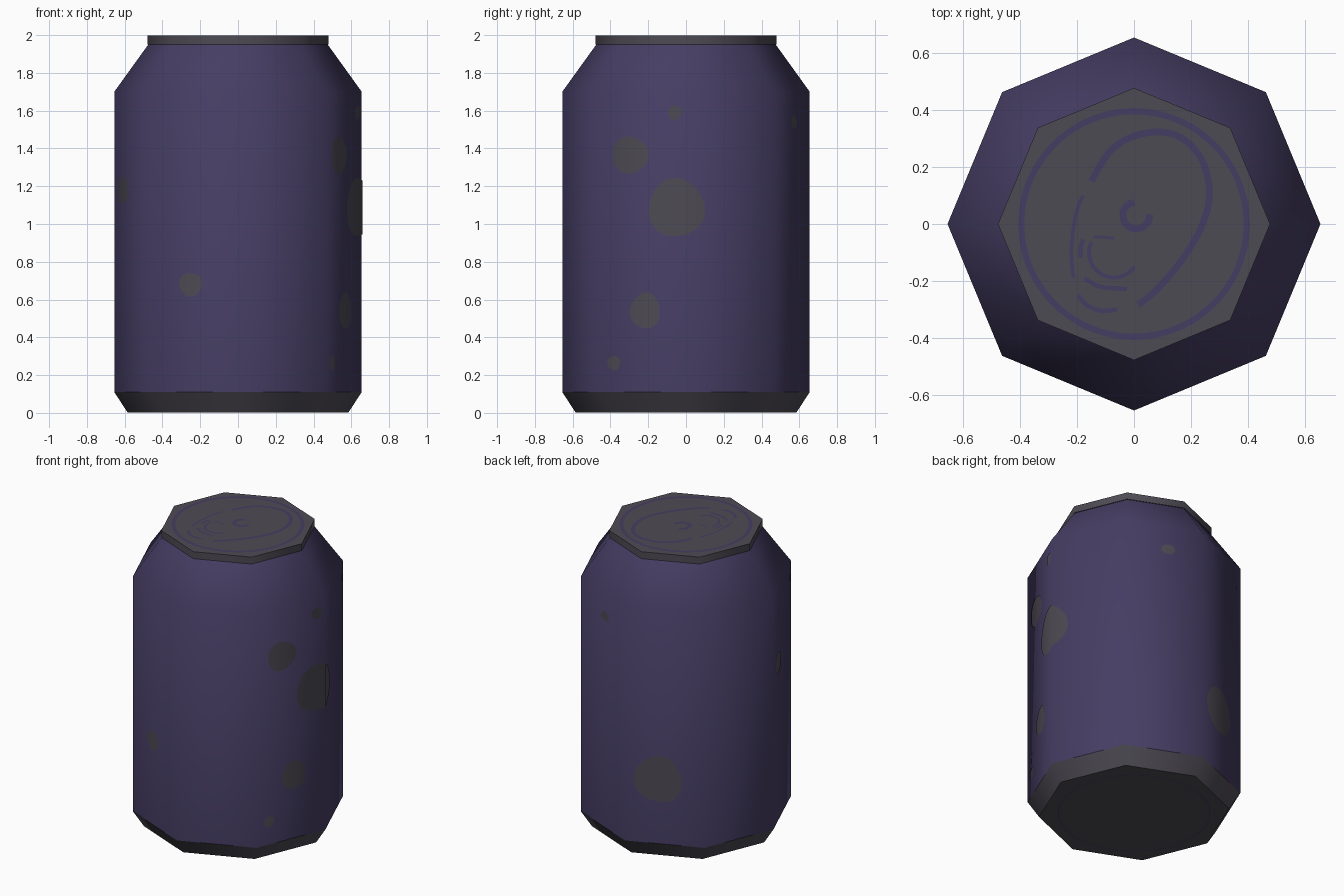
import bpy, bmesh, math
from mathutils import Vector

if "Cube" in bpy.data.objects:
    bpy.data.objects.remove(bpy.data.objects["Cube"])

N, R = 8, 0.655                      # octagonal can, corners on the axes
SIDE = 2 * R * math.sin(math.pi / N)
APO = R * math.cos(math.pi / N)


def material(name, rgb):
    m = bpy.data.materials.new(name)
    m.diffuse_color = (*rgb, 1)
    m.use_nodes = True
    m.node_tree.nodes["Principled BSDF"].inputs["Base Color"].default_value = m.diffuse_color
    return m


PURPLE = material("dark_purple", (0.060, 0.047, 0.125))
GREY = material("warm_grey", (0.076, 0.070, 0.088))


def make_object(name, bm, mat):
    me = bpy.data.meshes.new(name)
    bm.to_mesh(me)
    bm.free()
    me.materials.append(mat)
    ob = bpy.data.objects.new(name, me)
    bpy.context.collection.objects.link(ob)
    return ob


def smooth(ob, angle=50):
    bpy.ops.object.select_all(action='DESELECT')
    ob.select_set(True)
    bpy.context.view_layer.objects.active = ob
    bpy.ops.object.shade_smooth_by_angle(angle=math.radians(angle))


def lathe(name, profile, mat, cap_bottom=False, cap_top=False):
    """Octagonal shell through (radius, z) points, bottom to top."""
    bm = bmesh.new()
    rings = [[bm.verts.new((r * math.cos(k * math.tau / N), r * math.sin(k * math.tau / N), z))
              for k in range(N)] for r, z in profile]
    for a, b in zip(rings, rings[1:]):
        for k in range(N):
            j = (k + 1) % N
            bm.faces.new((a[k], a[j], b[j], b[k]))
    if cap_bottom:
        bm.faces.new(rings[0][::-1])
    if cap_top:
        bm.faces.new(rings[-1])
    ob = make_object(name, bm, mat)
    smooth(ob)
    return ob


def spot(name, x, y, z, ru, rz, phase):
    """Thin rounded blotch wrapped around the wall, folded at the corners."""
    ang = math.atan2(y, x)
    k = math.floor(ang / (math.tau / N))
    half = math.pi / N
    u0 = k * SIDE + APO * (math.tan(ang - k * 2 * half - half) + math.tan(half))
    bm = bmesh.new()
    ring = []
    for i in range(28):
        a = i * math.tau / 28
        w = 1 + 0.04 * math.sin(3 * a + phase)
        ring.append(bm.verts.new((u0 + ru * w * math.cos(a), 0, z + rz * w * math.sin(a))))
    bm.faces.new(ring)
    for c in (k, k + 1):
        bmesh.ops.bisect_plane(bm, geom=bm.verts[:] + bm.edges[:] + bm.faces[:],
                               plane_co=(c * SIDE, 0, 0), plane_no=(1, 0, 0))
    for v in bm.verts:
        f = math.floor(v.co.x / SIDE)
        t = v.co.x / SIDE - f
        p, q = [Vector((math.cos(g * math.tau / N), math.sin(g * math.tau / N))) for g in (f, f + 1)]
        xy = p.lerp(q, t) * (R + 0.003)
        v.co = (xy.x, xy.y, v.co.z)
    ob = make_object(name, bm, GREY)
    # shade like the smooth wall underneath
    me = ob.data
    me.shade_smooth()
    me.normals_split_custom_set_from_vertices(
        [Vector((v.co.x, v.co.y, 0)).normalized() for v in me.vertices])


def ribbon(name, pts, width, z, closed=False, down=False):
    """Flat painted line of constant width along smoothed points."""
    pts = [Vector(p) for p in pts]
    n = len(pts)
    path = []
    for i in range(n if closed else n - 1):
        def at(j):
            return pts[j % n] if closed else pts[max(0, min(n - 1, j))]
        a, b, c, d = at(i - 1), at(i), at(i + 1), at(i + 2)
        for s in range(5):
            t = s / 5
            path.append(0.5 * (2 * b + (c - a) * t + (2 * a - 5 * b + 4 * c - d) * t * t
                               + (3 * b - a - 3 * c + d) * t ** 3))
    if not closed:
        path.append(pts[-1])
    m = len(path)
    bm = bmesh.new()
    pairs = []
    for i, p in enumerate(path):
        prev = path[(i - 1) % m] if closed else path[max(i - 1, 0)]
        nxt = path[(i + 1) % m] if closed else path[min(i + 1, m - 1)]
        d = (nxt - prev).normalized() * width / 2
        pairs.append((bm.verts.new((p.x - d.y, p.y + d.x, z)),
                      bm.verts.new((p.x + d.y, p.y - d.x, z))))
    for i in range(m if closed else m - 1):
        (l0, r0), (l1, r1) = pairs[i], pairs[(i + 1) % m]
        quad = (l0, r0, r1, l1)
        bm.faces.new(quad[::-1] if down else quad)
    make_object(name, bm, PURPLE)


def arc(cx, cy, r, a0, a1, n=10):
    return [(cx + r * math.cos(math.radians(a0 + (a1 - a0) * i / n)),
             cy + r * math.sin(math.radians(a0 + (a1 - a0) * i / n))) for i in range(n + 1)]


# Can shell
lathe("can_body", [(R, 0.11), (R, 1.70), (0.475, 1.95)], PURPLE)
lathe("can_base", [(0.585, 0.003), (R, 0.11)], GREY, cap_bottom=True)
lathe("can_lid", [(0.478, 1.95), (0.478, 1.997)], GREY, cap_top=True)

# Blotches on the wall: x, y, z, half width, half height
spots = [
    (0.63, -0.06, 1.59, 0.038, 0.038),
    (0.533, -0.295, 1.365, 0.103, 0.098),
    (0.634, -0.05, 1.085, 0.160, 0.155),
    (0.566, -0.215, 0.54, 0.085, 0.095),
    (0.498, -0.38, 0.265, 0.037, 0.037),
    (-0.25, -0.551, 0.68, 0.065, 0.062),
    (-0.605, -0.12, 1.18, 0.075, 0.07),
    (0.205, 0.57, 1.54, 0.044, 0.033),
    (-0.194, 0.574, 0.545, 0.150, 0.155),
]
for i, s in enumerate(spots):
    spot(f"wall_spot_{i + 1}", *s, phase=i * 1.3)

# Painted lid lines: edge ring, pull tab outline, rivet and finger hole
TOP = 2.0
ribbon("lid_ring", arc(0, 0, 0.396, 0, 360, 24)[:-1], 0.022, TOP, closed=True)
ribbon("tab_outline", [(-0.15, 0.15), (-0.08, 0.26), (0.02, 0.315), (0.14, 0.315), (0.23, 0.24),
                       (0.265, 0.12), (0.245, 0.01), (0.18, -0.11), (0.09, -0.22), (0.015, -0.285)],
       0.024, TOP)
ribbon("tab_left_edge", [(-0.18, 0.10), (-0.205, 0.03), (-0.22, -0.09), (-0.213, -0.19)], 0.013, TOP)
ribbon("tab_end", [(-0.197, -0.25), (-0.165, -0.285), (-0.115, -0.305), (-0.06, -0.30)], 0.016, TOP)
ribbon("tab_rivet", arc(0.008, 0.030, 0.047, 100, 365), 0.025, TOP)
ribbon("tab_hole", arc(-0.07, -0.10, 0.088, 155, 325), 0.014, TOP)
ribbon("tab_hole_side", arc(-0.08, -0.10, 0.108, 155, 190, 4), 0.016, TOP)
ribbon("tab_hole_lower", [(-0.175, -0.19), (-0.12, -0.22), (-0.025, -0.228)], 0.016, TOP)
ribbon("tab_hole_upper", [(-0.14, -0.045), (-0.105, -0.047), (-0.07, -0.05)], 0.010, TOP)

# Thin ring under the base
ribbon("base_ring", arc(0, 0, 0.465, 0, 360, 24)[:-1], 0.008, 0.0, closed=True, down=True)
